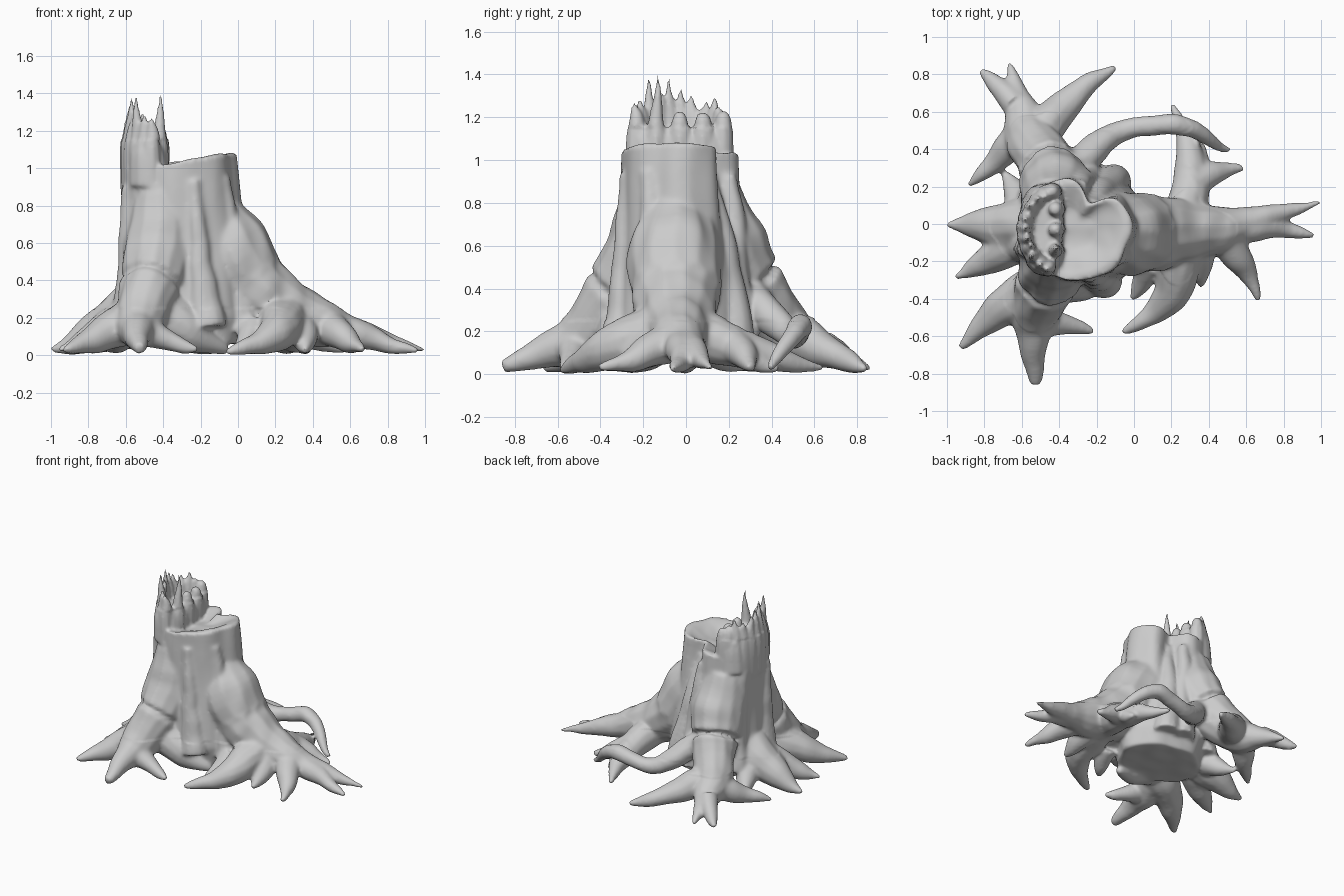
import bpy, bmesh, math, random
from mathutils import Vector, noise

if "Cube" in bpy.data.objects:
    bpy.data.objects.remove(bpy.data.objects["Cube"])

random.seed(4)
bm = bmesh.new()


def skin(rings):
    """Bridge equal-length rings of points into a closed solid."""
    vs = [[bm.verts.new(p) for p in ring] for ring in rings]
    n = len(vs[0])
    for a, b in zip(vs, vs[1:]):
        for i in range(n):
            j = (i + 1) % n
            bm.faces.new((a[i], a[j], b[j], b[i]))
    bm.faces.new(vs[0][::-1])
    bm.faces.new(vs[-1])


def tube(*pts, sides=12, sub=5, wob=0.012):
    """Tapered organic tube through (x, y, z, radius) points."""
    P = [Vector(p) for p in pts]
    P = [P[0] * 2 - P[1]] + P + [P[-1] * 2 - P[-2]]
    path = []
    for k in range(1, len(P) - 2):
        a, b, c, d = P[k - 1:k + 3]
        for s in range(sub):
            t = s / sub
            path.append(0.5 * (2 * b + (c - a) * t + (2 * a - 5 * b + 4 * c - d) * t * t
                               + (3 * b - a - 3 * c + d) * t ** 3))
    path.append(P[-2])
    rings = []
    for k, p in enumerate(path):
        tan = (path[min(k + 1, len(path) - 1)] - path[max(k - 1, 0)]).xyz.normalized()
        u = tan.cross(Vector((0.3, 0.2, 1)) if abs(tan.z) < 0.8 else Vector((1, 0, 0))).normalized()
        v = tan.cross(u)
        c = p.xyz + noise.noise_vector(p.xyz * 7) * wob
        rings.append([c + max(p.w, 0.004) * (u * math.cos(t) + v * math.sin(t))
                      for t in (math.tau * i / sides for i in range(sides))])
    skin(rings)


def side_root(x0, y0, x1, y1, r, bend):
    """Root from start to tip that sinks to the ground, bowed sideways by bend."""
    a, b = Vector((x0, y0)), Vector((x1, y1))
    side = Vector((y0 - y1, x1 - x0)) * bend
    pts = []
    for k in range(5):
        t = k / 4
        p = a.lerp(b, t) + side * math.sin(math.pi * t)
        pts.append((p.x, p.y, 0.025 + 1.5 * r * (1 - t) ** 1.3, 0.016 + (r - 0.016) * (1 - t ** 1.5)))
    tube(*pts)


def core(z, a, scale=1):
    """Point on the trunk core at height z and angle a; cleft at the back, tilted top."""
    d = (a - math.radians(62) + math.pi) % math.tau - math.pi
    cleft = min(1, max(0, (z - .45) / .4)) * math.exp(-(d / 0.26) ** 2)
    f = scale * (1 - 0.42 * cleft + 0.025 * math.sin(7 * a + 1) + 0.02 * math.sin(4 * a))
    flare = 0.14 * (1 - z / 1.04)
    x = -.32 + flare / 2 + (.3 + flare / 2) * f * math.cos(a)
    y = -.03 + (.27 + flare / 4) * f * math.sin(a)
    return Vector((x, y, z + max(0, z - .6) * 0.32 * (x + .28)))


# Trunk core with a dished top
turn = [math.tau * i / 72 for i in range(72)]
rings = [[core(0.06 + 0.14 * k, a, 0.84 if k == 0 else 1) for a in turn] for k in range(8)]
for scale in (.88, .7, .4):
    rings.append([core(1.04, a, scale) - Vector((0, 0, .12 * (.88 - scale))) for a in turn])
skin(rings)

# Buttresses that run down the trunk and become the three main roots
tube((-.17, -.04, .82, .13), (-.06, -.05, .6, .22), (.07, -.05, .38, .21), (.25, -.04, .25, .17),
     (.45, -.03, .17, .13), (.65, .02, .115, .075), (1, .12, .025, .012))
for s, lean, blunt in ((-1, 0, .03), (1, -.14, .012)):
    tube((-.42, s * .13 - .02, .85, .145), (-.42, s * .19, .6, .19), (-.455, s * .295, .4, .17),
         (-.53 + lean / 4, s * .48, .175, .13), (-.54 + lean / 2, s * .65, .11, .08),
         (-.53 + lean, s * .86, .03, blunt))

# Long arching root at the back
tube((-.42, .25, .42, .1), (-.1, .48, .19, .065), (.1, .53, .2, .055),
     (.28, .52, .21, .055), (.51, .39, .03, .02))

# Side roots: start x, y, tip x, y, radius, bend
for root in (
    (.5, -.03, .97, -.07, .09, .06), (.45, -.05, .66, -.41, .1, .08), (.26, .0, .2, .64, .12, -.12),
    (.29, .2, .58, .3, .09, .1), (.29, .26, .36, .43, .08, -.15), (.24, -.05, -.06, -.58, .14, .2),
    (.32, -.08, .36, -.34, .11, .05), (.08, -.2, -.01, -.4, .08, .05), (-.64, .64, -.82, .82, .075, 0),
    (-.5, .48, -.1, .84, .11, .06), (-.57, .54, -.89, .21, .1, .06),
    (-.53, -.01, -1, -.01, .16, 0), (-.6, .03, -.7, .28, .1, -.1), (-.6, -.06, -.96, -.28, .12, .05),
    (-.47, -.33, -.93, -.66, .14, -.06), (-.53, -.53, -.22, -.58, .085, .05), (-.42, -.28, -.06, -.24, .14, -.12),
):
    side_root(*root)

# Bark ridges hugging the trunk
for deg in (60, 85, 150, 205, 240, 285, 325):
    a = math.radians(deg)
    tube(*[(*core(z, a + .15 * (1 - z) * math.cos(a), .9 + .06 * (1 - z)), r)
           for z, r in ((.93, .045), (.6, .06), (.35, .075), (.14, .1))])

# Splintered tall side: solid body, then an arc of sharp shards and a few inner ones
for y in (-.17, -.08, .02, .11):
    tube((-.48, y, .9, .11), (-.48, y, 1.06, .1), (-.49, y, 1.14, .08), wob=0)


def shard(x, y, top):
    dx, dy = random.uniform(-.012, .012), random.uniform(-.012, .012)
    tube((x, y, .85, .05), (x, y, 1.08, .05), (x, y, 1.19, .036),
         (x + dx, y + dy, (1.21 + top) / 2, .019), (x + dx, y + dy, top, .004), wob=0, sides=8)


tips = (1.27, 1.29, 1.40, 1.33, 1.39, 1.34, 1.31, 1.28, 1.30, 1.25, 1.23)
for k, top in enumerate(tips):
    a = math.radians(252 - 15 * k)
    shard(-.40 + .18 * math.cos(a), -.03 + .21 * math.sin(a), top)
for k in range(3):
    shard(-.42, -.14 + .11 * k, 1.40 if k == 0 else 1.22)

# Fuse everything into one skin
mesh = bpy.data.meshes.new("tree_stump")
bmesh.ops.recalc_face_normals(bm, faces=bm.faces[:])
bm.to_mesh(mesh)
bm.free()
stump = bpy.data.objects.new("tree_stump", mesh)
bpy.context.collection.objects.link(stump)
fuse = stump.modifiers.new("fuse", "REMESH")
fuse.mode, fuse.voxel_size = "VOXEL", 0.011
soft = stump.modifiers.new("soften", "SMOOTH")
soft.factor, soft.iterations = 0.5, 3
fused = bpy.data.meshes.new_from_object(stump.evaluated_get(bpy.context.evaluated_depsgraph_get()))
stump.modifiers.clear()
stump.data = fused

# Blend root joints, add bark grooves stretched along the trunk, rest on the ground
bm = bmesh.new()
bm.from_mesh(fused)
low = [v for v in bm.verts if v.co.z < 1.0]
for _ in range(6):
    bmesh.ops.smooth_vert(bm, verts=low, factor=0.5, use_axis_x=True, use_axis_y=True, use_axis_z=True)
bm.normal_update()
moves = []
for v in bm.verts:
    p = v.co
    amt = 0.003 if p.z > 1.15 else 0.016 if p.z > 0.25 else 0.008
    moves.append(v.normal * noise.noise(Vector((p.x * 8, p.y * 8, p.z * 2.2))) * amt)
for v, m in zip(bm.verts, moves):
    v.co += m
    v.co.z = max(v.co.z, 0.004)
bm.to_mesh(fused)
bm.free()
for poly in fused.polygons:
    poly.use_smooth = True
